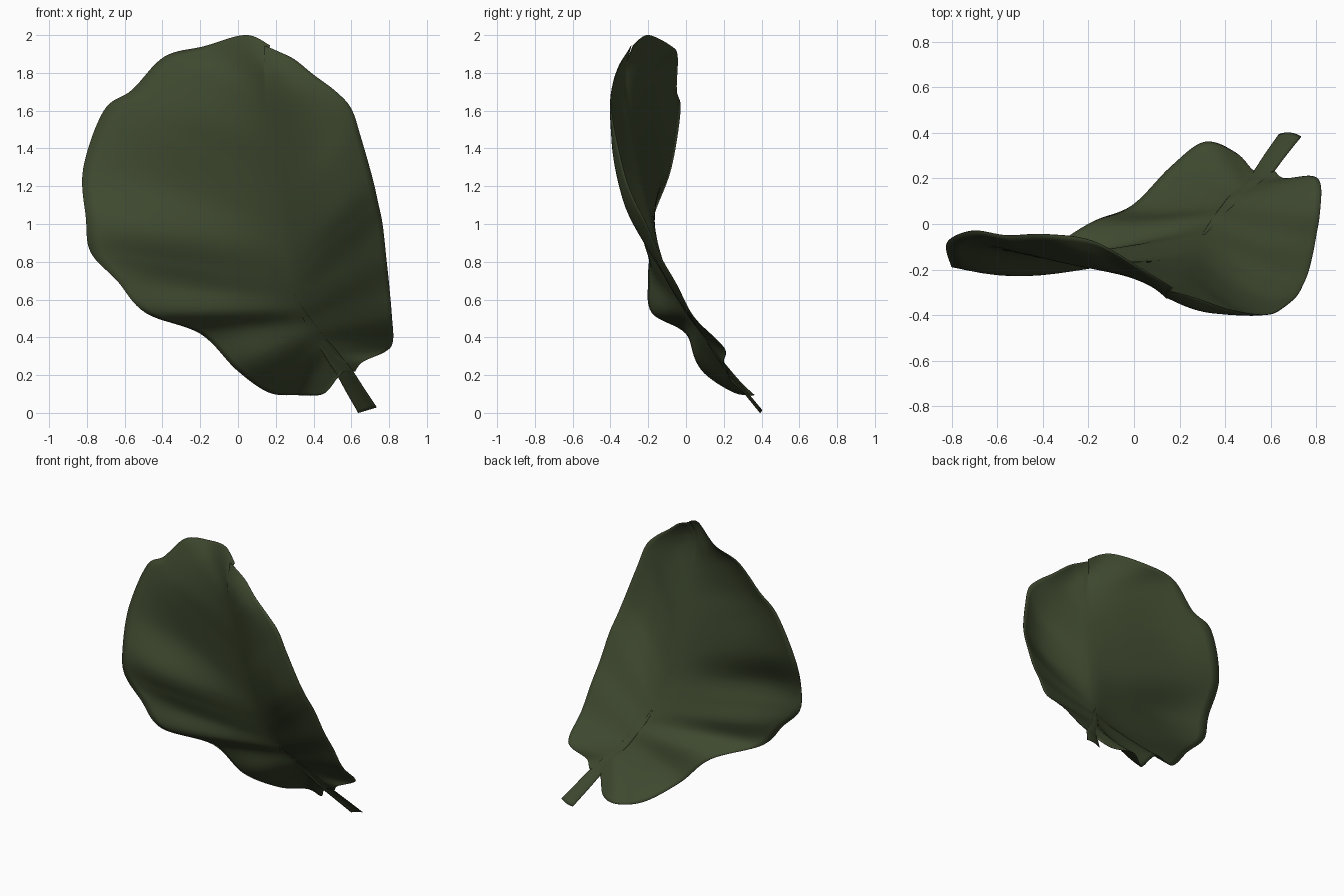
import bpy, math
from mathutils import Vector

old = bpy.data.objects.get("Cube")
if old:
    bpy.data.objects.remove(old)

# One dull green for the whole leaf
green = bpy.data.materials.new("dark leaf green")
green.use_nodes = True
colour = (0.048, 0.065, 0.028, 1)
green.diffuse_color = colour
shader = green.node_tree.nodes["Principled BSDF"]
shader.inputs["Base Color"].default_value = colour
shader.inputs["Roughness"].default_value = 0.8

# Guide curves from base to tip; matching entries are joined by side veins
LEFT_EDGE = [(.52, .23, .18), (.45, .31, .1), (.31, .36, .095), (.16, .25, .11),
             (-.01, .08, .23), (-.2, 0, .42), (-.49, -.18, .53), (-.64, -.2, .7),
             (-.78, -.19, .85), (-.805, -.175, 1.03), (-.82, -.08, 1.29),
             (-.71, -.03, 1.6), (-.56, -.05, 1.71), (-.39, -.045, 1.885),
             (-.18, -.075, 1.94), (.04, -.2, 2), (.17, -.28, 1.945)]
MIDRIB = [(.56, .22, .22), (.515, .18, .28), (.48, .145, .33), (.44, .11, .38),
          (.405, .07, .43), (.37, .03, .49), (.335, -.015, .55), (.305, -.055, .62),
          (.275, -.1, .72), (.25, -.145, .85), (.22, -.19, 1.03), (.195, -.235, 1.23),
          (.175, -.275, 1.42), (.16, -.305, 1.58), (.15, -.325, 1.71),
          (.14, -.325, 1.8), (.14, -.31, 1.87)]
RIGHT_EDGE = [(.62, .23, .22), (.66, .2, .27), (.78, .21, .325), (.82, .17, .38),
              (.815, .04, .51), (.8, -.05, .68), (.785, -.13, .82), (.765, -.21, 1),
              (.74, -.27, 1.12), (.71, -.32, 1.25), (.65, -.37, 1.46), (.6, -.395, 1.61),
              (.52, -.395, 1.7), (.4, -.37, 1.79), (.3, -.335, 1.87),
              (.22, -.31, 1.91), (.14, -.29, 1.945)]
# Forward swelling of the left and right halves along the same entries, in hundredths
LEFT_SWELL = [0, 0, 1, 1, 2, 1, 1, -1, 3, 6, 2, 5, 4, 3, 2, 1, 0]
RIGHT_SWELL = [0, 0, 0, 0, 0, 1, 2, 3, 5, 7, 7, 5, 4, 4, 3, 1, 0]
SWELL = list(zip(LEFT_SWELL, RIGHT_SWELL))


def along(points, t):
    """Smooth curve through the points, t counted in points."""
    last = len(points) - 1
    i = min(int(t), last - 1)
    f = t - i
    a, b, c, d = (Vector(points[max(0, min(last, i + k))]) for k in (-1, 0, 1, 2))
    return 0.5 * (2 * b + (c - a) * f + (2 * a - 5 * b + 4 * c - d) * f ** 2
                  + (3 * b - a - 3 * c + d) * f ** 3)


def sheet(name, rows, thickness):
    """Smooth thin surface from equal rows of points."""
    width = len(rows[0])
    faces = [(r * width + c, r * width + c + 1, (r + 1) * width + c + 1, (r + 1) * width + c)
             for r in range(len(rows) - 1) for c in range(width - 1)]
    mesh = bpy.data.meshes.new(name)
    mesh.from_pydata([p for row in rows for p in row], [], faces)
    mesh.materials.append(green)
    obj = bpy.data.objects.new(name, mesh)
    bpy.context.collection.objects.link(obj)
    mesh.shade_smooth()
    solid = obj.modifiers.new("thickness", "SOLIDIFY")
    solid.thickness = thickness
    solid.offset = 0


# Leaf blade: rows run edge - midrib - edge, swelling between the veins
STEPS, HALF = 128, 16
rows = []
for s in range(STEPS + 1):
    t = s / STEPS * (len(MIDRIB) - 1)
    rib = along(MIDRIB, t)
    left, right = along(LEFT_EDGE, t), along(RIGHT_EDGE, t)
    swell = along(SWELL, t) / 100
    fade = math.sin(math.pi * s / STEPS)
    row = []
    for c in range(-HALF, HALF + 1):
        u = abs(c) / HALF
        p = rib.lerp(left if c < 0 else right, u)
        if c < 0:
            p.y -= swell[0] * math.sin(math.pi * u ** 1.8)
        else:
            p.y -= swell[1] * math.sin(math.pi * u ** 1.3)
        # shallow groove along the midrib
        p.y += 0.008 * fade * math.exp(-(u * 8) ** 2)
        row.append(p)
    rows.append(row)
sheet("leaf_blade", rows, 0.003)

# Stem: a shallow gutter that tapers into the midrib
STEM = [(.685, .392, .015), (.62, .305, .12)] + MIDRIB[:8]
rows = []
for s in range(45):
    t = s / 44 * (len(STEM) - 1)
    centre = along(STEM, t)
    half = 0.046 * (1 - s / 44) ** 0.8 + 0.003
    row = []
    for c in range(-4, 5):
        k = c / 4
        row.append(centre + Vector((half * k, 0.008 - 0.25 * half * k * k - 0.1 * half * k,
                                    half * k * 0.3)))
    rows.append(row)
sheet("stem", rows, 0.004)
